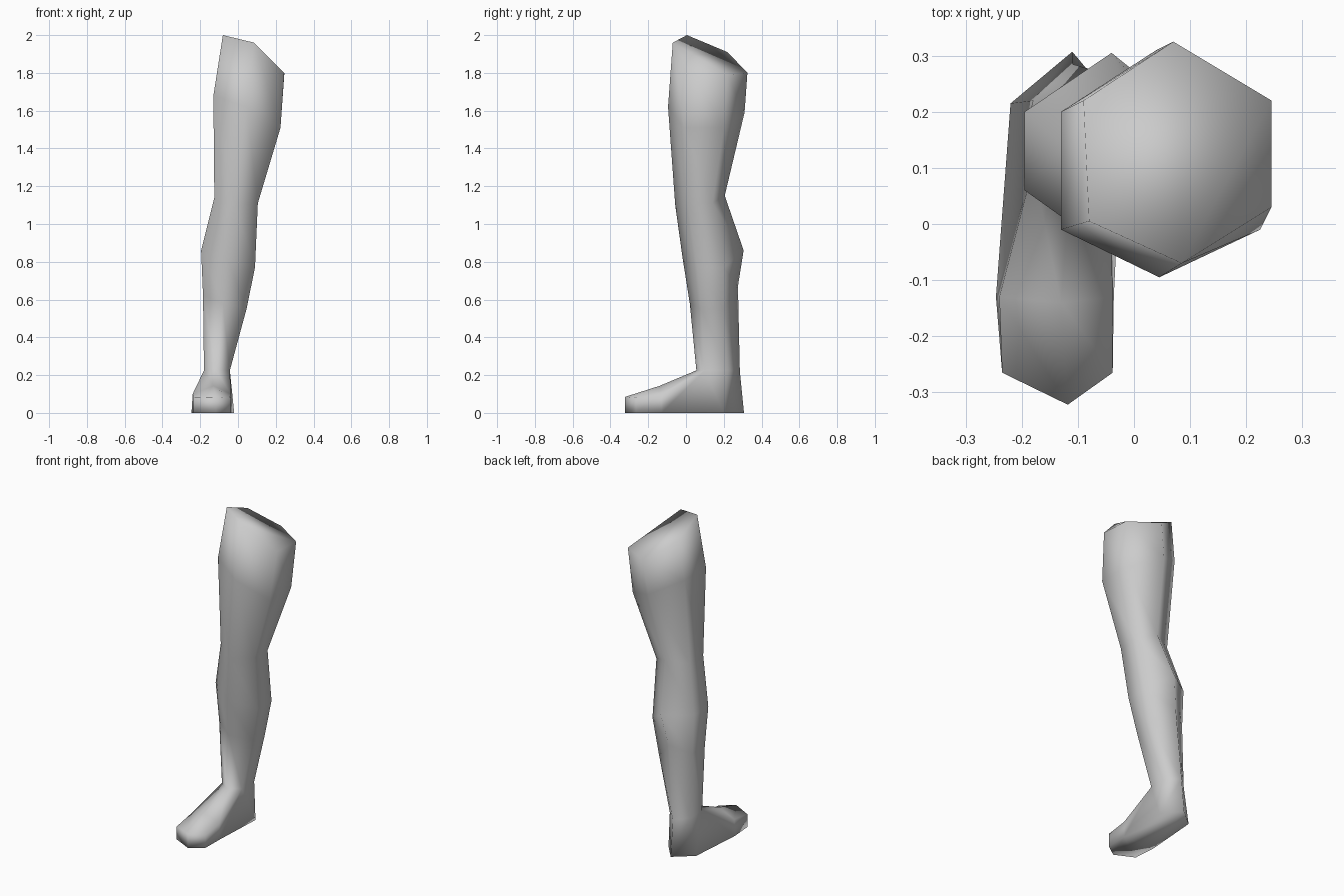
import bpy
import bmesh

cube = bpy.data.objects.get("Cube")
if cube:
    bpy.data.objects.remove(cube, do_unlink=True)

# Plain grey material
grey = bpy.data.materials.new("plain grey")
grey.use_nodes = True
colour = (0.6, 0.6, 0.6, 1.0)
grey.diffuse_color = colour
grey.node_tree.nodes["Principled BSDF"].inputs["Base Color"].default_value = colour

bm = bmesh.new()


def points(coords):
    return [bm.verts.new(c) for c in coords]


def ring(xr, xl, zr, zl, yf, yb, front, back):
    """Six-sided section: front, left front, left back, back, right back, right front."""
    return points([front, (xl, yf, zl), (xl, yb, zl), back, (xr, yb, zr), (xr, yf, zr)])


def bridge(a, b):
    for i in range(len(a)):
        j = (i + 1) % len(a)
        bm.faces.new((a[i], a[j], b[j], b[i]))


# Slanted hip cut, then thigh, knee, calf, shin and ankle sections
hip = points([(0.085, -0.07, 1.96), (0.245, 0.03, 1.80), (0.245, 0.22, 1.79),
              (0.07, 0.325, 1.80), (-0.09, 0.22, 1.91), (-0.08, 0.005, 2.0)])
sections = [hip] + [ring(*s) for s in (
    (-0.13, 0.225, 1.68, 1.51, -0.01, 0.20, (0.045, -0.095, 1.62), (0.04, 0.31, 1.59)),
    (-0.125, 0.105, 1.14, 1.11, 0.01, 0.14, (-0.02, -0.057, 1.10), (0.0, 0.205, 1.15)),
    (-0.195, 0.09, 0.86, 0.77, 0.06, 0.20, (-0.06, -0.018, 0.82), (-0.04, 0.305, 0.86)),
    (-0.185, 0.045, 0.62, 0.55, 0.08, 0.20, (-0.08, 0.02, 0.58), (-0.075, 0.275, 0.67)),
    (-0.18, -0.043, 0.225, 0.225, 0.10, 0.22, (-0.115, 0.055, 0.225), (-0.11, 0.285, 0.22)),
)]
for upper, lower in zip(sections, sections[1:]):
    bridge(upper, lower)

# Hip cap, folded from front to back
bm.faces.new((hip[0], hip[1], hip[2], hip[3]))
bm.faces.new((hip[0], hip[3], hip[4], hip[5]))

# Foot: rows run right, middle, left
front, left_f, left_b, back, right_b, right_f = sections[-1]
ankle = [right_f, front, left_f]
instep = points([(-0.24, -0.13, 0.10), (-0.13, -0.14, 0.143), (-0.038, -0.13, 0.10)])
toe = points([(-0.235, -0.265, 0.08), (-0.118, -0.322, 0.085), (-0.038, -0.265, 0.08)])
heel = points([(-0.22, 0.215, 0), (-0.11, 0.307, 0), (-0.02, 0.20, 0)])
ball = points([(-0.246, -0.13, 0), (-0.036, -0.13, 0)])
tip = points([(v.co.x, v.co.y, 0) for v in toe])

# Upper foot and heel
for i in range(2):
    bm.faces.new((ankle[i], ankle[i + 1], instep[i + 1], instep[i]))
    bm.faces.new((instep[i], instep[i + 1], toe[i + 1], toe[i]))
    bm.faces.new((toe[i], toe[i + 1], tip[i + 1], tip[i]))
bm.faces.new((right_b, back, heel[1], heel[0]))
bm.faces.new((back, left_b, heel[2], heel[1]))

# Foot sides
for k, b, ankle_back in ((0, 0, right_b), (2, 1, left_b)):
    bm.faces.new((ankle_back, ankle[k], heel[k]))
    bm.faces.new((ankle[k], instep[k], ball[b], heel[k]))
    bm.faces.new((instep[k], toe[k], tip[k], ball[b]))

# Sole
bm.faces.new((heel[0], heel[1], heel[2], ball[1], ball[0]))
bm.faces.new((ball[0], ball[1], tip[2], tip[1], tip[0]))

bmesh.ops.recalc_face_normals(bm, faces=bm.faces[:])
for f in bm.faces:
    f.smooth = True

mesh = bpy.data.meshes.new("leg")
bm.to_mesh(mesh)
bm.free()
mesh.materials.append(grey)
leg = bpy.data.objects.new("leg", mesh)
bpy.context.collection.objects.link(leg)
